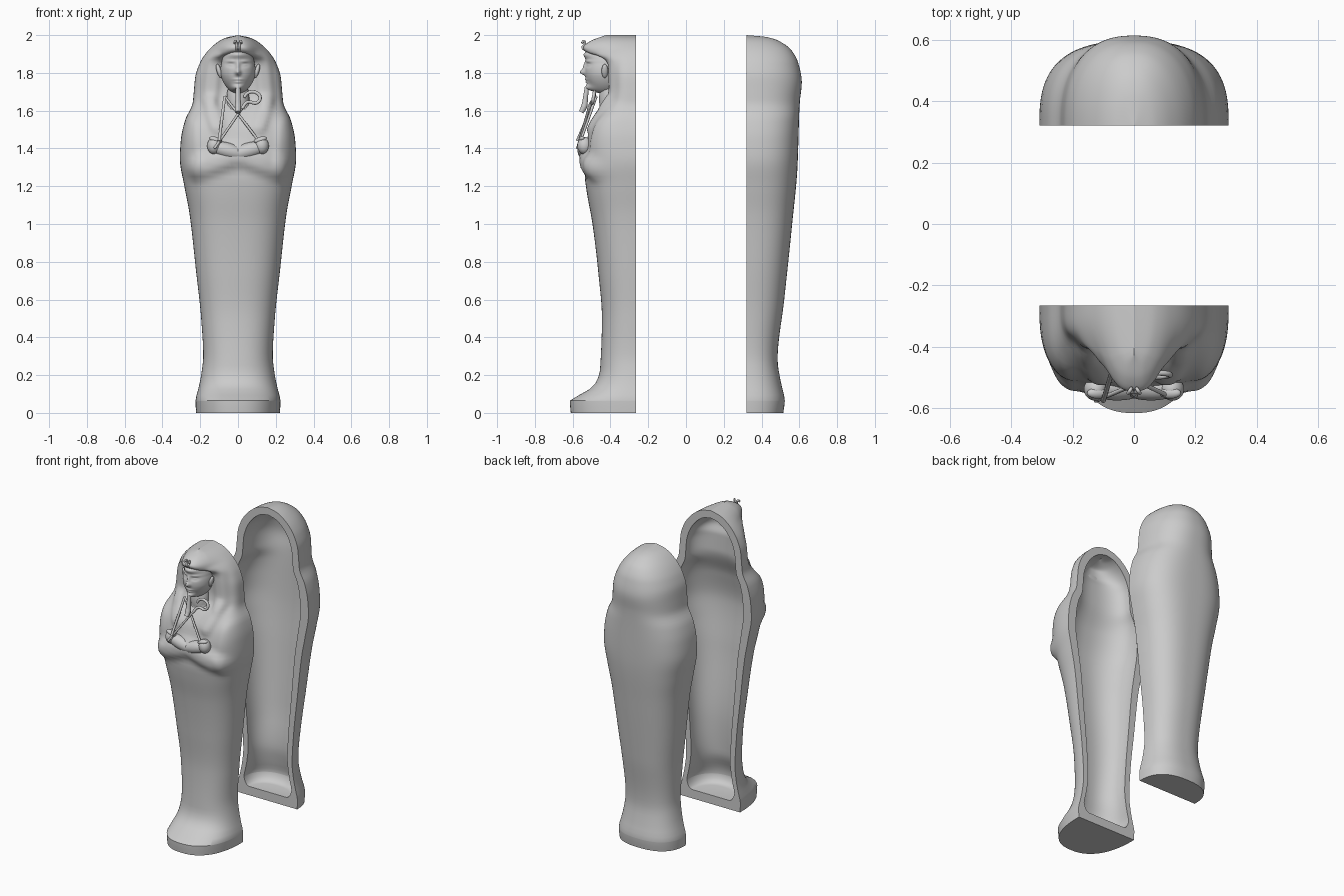
import bpy, bmesh, math
from mathutils import Vector

if "Cube" in bpy.data.objects:
    bpy.data.objects.remove(bpy.data.objects["Cube"])

def curve(pts):
    """Monotone cubic through (z, value) points."""
    X = [p[0] for p in pts]; Y = [p[1] for p in pts]
    s = [(Y[i+1]-Y[i])/(X[i+1]-X[i]) for i in range(len(X)-1)]
    m = [s[0]] + [2*a*b/(a+b) if a*b > 0 else 0 for a, b in zip(s, s[1:])] + [s[-1]]
    def f(z):
        z = min(max(z, X[0]), X[-1])
        i = max(k for k in range(len(s)) if X[k] <= z)
        h = X[i+1]-X[i]; t = (z-X[i])/h
        return ((2*t**3-3*t*t+1)*Y[i] + (t**3-2*t*t+t)*h*m[i]
                + (3*t*t-2*t**3)*Y[i+1] + (t**3-t*t)*h*m[i+1])
    return f

def smooth(ob, angle=40):
    bpy.ops.object.select_all(action='DESELECT')
    ob.select_set(True)
    bpy.context.view_layer.objects.active = ob
    bpy.ops.object.shade_smooth_by_angle(angle=math.radians(angle))

def finish(name, bm, angle=40):
    bmesh.ops.remove_doubles(bm, verts=bm.verts, dist=0.0002)
    bmesh.ops.recalc_face_normals(bm, faces=bm.faces)
    me = bpy.data.meshes.new(name)
    bm.to_mesh(me); bm.free()
    ob = bpy.data.objects.new(name, me)
    bpy.context.collection.objects.link(ob)
    smooth(ob, angle)

# shared silhouette and depth profiles of the two halves
width = curve([(0, .222), (.065, .225), (.12, .212), (.2, .195), (.3, .184), (.5, .195), (.75, .222),
               (1.05, .256), (1.2, .284), (1.35, .308), (1.45, .302), (1.55, .28), (1.64, .24),
               (1.7, .234), (1.78, .226), (1.85, .203), (1.9, .173), (1.95, .125), (1.985, .068), (2, 0)])
back_depth = curve([(0, .195), (.065, .203), (.15, .185), (.28, .165), (.6, .2), (1, .242), (1.3, .27),
                    (1.6, .28), (1.65, .283), (1.75, .293), (1.85, .275), (1.92, .238), (1.97, .17),
                    (1.99, .105), (2, 0)])
front_depth = curve([(0, .345), (.065, .35), (.1, .29), (.13, .24), (.17, .207), (.23, .19), (.5, .18),
                     (.75, .2), (1, .23), (1.18, .262), (1.25, .27), (1.4, .265), (1.5, .245),
                     (1.6, .19), (1.66, .14), (1.72, .13), (1.85, .135), (1.93, .15), (2, .1)])
back_inside = lambda z: back_depth(z)*.8
front_inside = curve([(0, .2), (.1, .19), (.25, .15), (.5, .142), (1, .185), (1.3, .21), (1.5, .175),
                      (1.7, .118), (1.82, .118), (1.9, .135), (1.95, .13), (2, .06)])
back_power = curve([(0, 2.5), (.4, 2.5), (1.35, 2.8), (1.7, 2.45), (2, 2.2)])
front_power = curve([(0, 2.4), (.3, 2.4), (1.3, 2.8), (1.68, 3.8), (1.85, 3.6), (1.93, 2.6), (2, 2.2)])
crown = curve([(1.865, 0), (1.89, .04), (1.913, .12), (1.935, .13), (1.97, .112), (2, .06)])

def ridge(x, z, a, b, r, amp):
    p, a, b = Vector((x, z)), Vector(a), Vector(b)
    t = max(0, min(1, (p-a).dot(b-a)/(b-a).length_squared))
    return amp*math.exp(-((p-a-t*(b-a)).length/r)**4)

def relief(x, z):
    """Raised arms, hood crown and lappets on the lid."""
    x = abs(x)
    h = crown(z+.25*max(0, x-.03))*math.exp(-(x/.105)**3) if z > 1.8 else 0
    h += ridge(x, z, (.22, 1.295), (0, 1.37), .058, .032)
    h += ridge(x, z, (.265, 1.52), (.25, 1.31), .06, .015)
    h += ridge(x, z, (.13, 1.87), (.15, 1.66), .045, .018)
    h += ridge(x, z, (.15, 1.64), (.11, 1.52), .04, .018)
    return h

def shell(name, y0, side, depth, inside, power, bumps=None, wall=.046, cols=72, rows=100):
    """Hollow half: outer skin, inner skin, flat rim and solid foot."""
    bm = bmesh.new()
    zs = sorted([2*math.sin(math.pi/2*i/rows) for i in range(rows+1)] + [.065, .004, .012])
    def skin(inner):
        grid = []
        for z in zs:
            zz, w, d, e = z, width(z), depth(z), 2/power(z)
            if inner:
                zz += .06*max(0, 1-z/.5) - .05*max(0, (z-1.5)/.5)
                g = math.sqrt(1-max(0, 1-z/.08)**2)
                w *= (1-wall/.23)*(.78+.22*g)
                d = inside(z)*(.7+.3*g)
                e = 2/2.3
            row = []
            for j in range(cols+1):
                a = math.pi*j/cols
                c, s = math.cos(a), math.sin(a)
                if j in (0, cols):
                    s = 0
                x, y = w*math.copysign(abs(c)**e, c), d*s**e
                if bumps and not inner:
                    y += bumps(x, z)*min(1, s**e*1.3)
                row.append(bm.verts.new((x, y0+side*y, zz)))
            grid.append(row)
        for r0, r1 in zip(grid, grid[1:]):
            for j in range(cols):
                bm.faces.new((r0[j], r0[j+1], r1[j+1], r1[j]))
        bm.faces.new(grid[0])
        return grid
    o, i = skin(False), skin(True)
    for k in range(len(zs)-1):
        for c in (0, cols):
            bm.faces.new((o[k][c], o[k+1][c], i[k+1][c], i[k][c]))
    bm.faces.new((o[0][0], o[0][cols], i[0][cols], i[0][0]))
    finish(name, bm)

shell("coffin_base", .32, 1, back_depth, back_inside, back_power)
shell("coffin_lid", -.265, -1, front_depth, front_inside, front_power, relief)

def ball(name, loc, rad, seg=32, rings=20, rot=0, deform=None):
    bm = bmesh.new()
    bmesh.ops.create_uvsphere(bm, u_segments=seg, v_segments=rings, radius=1)
    for v in bm.verts:
        x, y, z = v.co.x*rad[0], v.co.y*rad[1], v.co.z*rad[2]
        c, s = math.cos(rot), math.sin(rot)
        v.co = Vector((x*c-z*s, y, x*s+z*c)) + Vector(loc)
        if deform:
            deform(v)
    finish(name, bm, 80)

def clamp_back(v):
    """Keep hidden backs inside the wall of the lid."""
    v.co.y = min(v.co.y, -.265-front_depth(v.co.z)+.003)

# face, shaped with soft dents and swellings: x, z, size x, size z, amount
FEATURES = [(0, 1.835, .010, .03, .012), (0, 1.803, .014, .014, .024), (0, 1.765, .024, .006, .008),
            (0, 1.751, .02, .006, .009), (0, 1.718, .035, .02, .036), (.038, 1.842, .02, .010, -.011),
            (.038, 1.841, .014, .005, .008), (.038, 1.862, .028, .007, .005), (0, 1.905, .07, .028, .045)]
def face_shape(v):
    x, z = v.co.x, v.co.z
    if v.co.y < -.43:
        for fx, fz, sx, sz, amt in FEATURES:
            v.co.y -= amt*math.exp(-((abs(x)-fx)/sx)**2-((z-fz)/sz)**2)
    v.co.x *= 1 - max(0, 1.79-z)*1.2 + max(0, z-1.85)*2
    clamp_back(v)
ball("face", (0, -.42, 1.81), (.093, .115, .122), 128, 80, deform=face_shape)
ball("neck", (0, -.405, 1.66), (.06, .055, .12), deform=clamp_back)

# ears, wrists, fists and thumbs on both sides
for side, label in ((-1, "left"), (1, "right")):
    ball(label+"_ear", (side*.1, -.43, 1.81), (.013, .017, .038), rot=-side*.3)
    ball(label+"_wrist", (side*.055, -.532, 1.388), (.105, .042, .042), rot=side*.28)
    ball(label+"_fist", (side*.125, -.537, 1.415), (.038, .038, .046), rot=side*.1)
    ball(label+"_thumb", (side*.118, -.55, 1.446), (.036, .018, .015), rot=side*.3)

def tube(name, pts, r, radii=None, bez=True):
    cu = bpy.data.curves.new(name, 'CURVE')
    cu.dimensions = '3D'
    cu.bevel_depth = r
    cu.bevel_resolution = 3
    cu.use_fill_caps = True
    sp = cu.splines.new('BEZIER' if bez else 'POLY')
    P = sp.bezier_points if bez else sp.points
    P.add(len(pts)-1)
    for k, p in enumerate(pts):
        P[k].co = p if bez else (*p, 1)
        P[k].radius = radii[k] if radii else 1
        if bez:
            P[k].handle_left_type = P[k].handle_right_type = 'AUTO'
    ob = bpy.data.objects.new(name, cu)
    bpy.context.collection.objects.link(ob)
    bpy.ops.object.select_all(action='DESELECT')
    ob.select_set(True)
    bpy.context.view_layer.objects.active = ob
    bpy.ops.object.convert(target='MESH')
    smooth(bpy.context.object)

# ceremonial beard
tube("beard", [(0, -.525, 1.725), (0, -.532, 1.67), (0, -.54, 1.62), (0, -.555, 1.592)], .017, [.7, .8, 1, .8])
# crook and flail
tube("crook_staff", [(-.125, -.575, 1.40), (.02, -.515, 1.61)], .007, bez=False)
tube("crook_hook", [(.02, -.515, 1.61), (.05, -.5, 1.645), (.1, -.495, 1.642), (.117, -.49, 1.67),
                    (.09, -.485, 1.698), (.05, -.485, 1.692), (.032, -.487, 1.67)], .009)
tube("flail_handle", [(.125, -.565, 1.42), (-.07, -.475, 1.675)], .007, bez=False)
tube("flail_strand", [(-.07, -.475, 1.675), (-.1, -.575, 1.44)], .008, bez=False)
# brow ornaments
for side, label in ((-1, "left"), (1, "right")):
    tube(label+"_brow_ornament", [(side*.009, -.53, 1.918), (side*.006, -.548, 1.935), (side*.009, -.536, 1.952),
         (side*.012, -.54, 1.968), (side*.02, -.552, 1.958)], .006)
